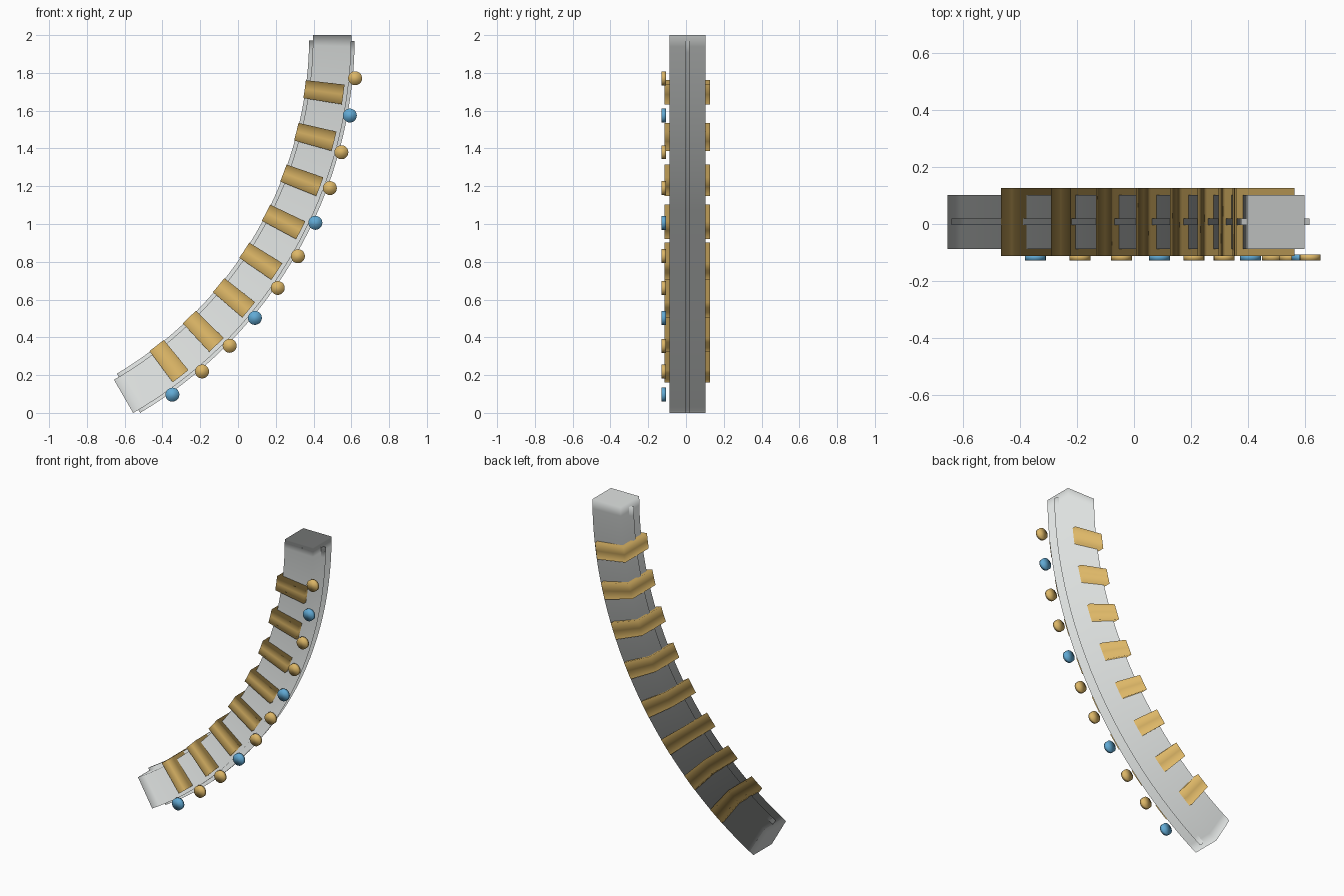
import bpy, bmesh
from math import radians, sin, cos, tau
from mathutils import Matrix, Vector

old = bpy.data.objects.get("Cube")
if old:
    bpy.data.objects.remove(old, do_unlink=True)

# Arc centre, angles run from the vertical top end down to the lower end
CX, CZ = -1.71, 2.0
MID_Y = 0.0075


def material(name, rgb):
    m = bpy.data.materials.new(name)
    m.use_nodes = True
    m.diffuse_color = (*rgb, 1)
    m.node_tree.nodes["Principled BSDF"].inputs["Base Color"].default_value = (*rgb, 1)
    return m


SILVER = material("pale_silver", (0.72, 0.745, 0.735))
GOLD = material("gold", (0.72, 0.47, 0.135))
BLUE = material("sky_blue", (0.12, 0.40, 0.66))


def arc_point(radius, degrees, y=0.0):
    a = radians(degrees)
    return Vector((CX + radius * cos(a), y, CZ - radius * sin(a)))


def finish(name, bm, mat):
    for f in bm.faces:
        f.smooth = True
    mesh = bpy.data.meshes.new(name)
    bm.to_mesh(mesh)
    bm.free()
    mesh.materials.append(mat)
    ob = bpy.data.objects.new(name, mesh)
    bpy.context.collection.objects.link(ob)
    return ob


def arc_beam(name, r_in, r_out, width, start, end, mat, segments):
    """Rectangular section swept along the arc."""
    bm = bmesh.new()
    lo, hi = MID_Y - width / 2, MID_Y + width / 2
    section = [(r_in, lo), (r_out, lo), (r_out, hi), (r_in, hi)]
    rings = []
    for i in range(segments + 1):
        a = start + (end - start) * i / segments
        rings.append([bm.verts.new(arc_point(r, a, y)) for r, y in section])
    # Opposite sides share one winding, which keeps the shading even across corners
    for p, q in zip(rings, rings[1:]):
        for k, n in ((1, 0), (1, 2), (2, 3), (0, 3)):
            bm.faces.new((p[k], p[n], q[n], q[k]))
    for ring in (rings[0], rings[-1]):
        bm.faces.new(ring[::-1])
    return finish(name, bm, mat)


# Curved body and the thin rib that stands out along its inner and outer sides
arc_beam("curved_body", 2.107, 2.31, 0.19, 0, 60, SILVER, 40)
arc_beam("edge_rib", 2.087, 2.328, 0.022, 0.8, 59.2, SILVER, 40)

# Bands wrapped around the inner side, set square to the arc
for i in range(8):
    angle = 7.9 + i * 6.314
    arc_beam(f"band_{i + 1}", 2.083, 2.289, 0.24, angle - 1.32, angle + 1.32, GOLD, 2)

# Row of small discs along the outer front edge, every third one blue
for i in range(11):
    bm = bmesh.new()
    bmesh.ops.create_cone(bm, cap_ends=True, segments=20, radius1=0.037,
                          radius2=0.037, depth=0.022)
    bm.transform(Matrix.Translation(arc_point(2.341, 5.6 + 4.88 * i, -0.1175))
                 @ Matrix.Rotation(tau / 4, 4, 'X'))
    finish(f"disc_{i + 1}", bm, BLUE if i % 3 == 1 else GOLD)
